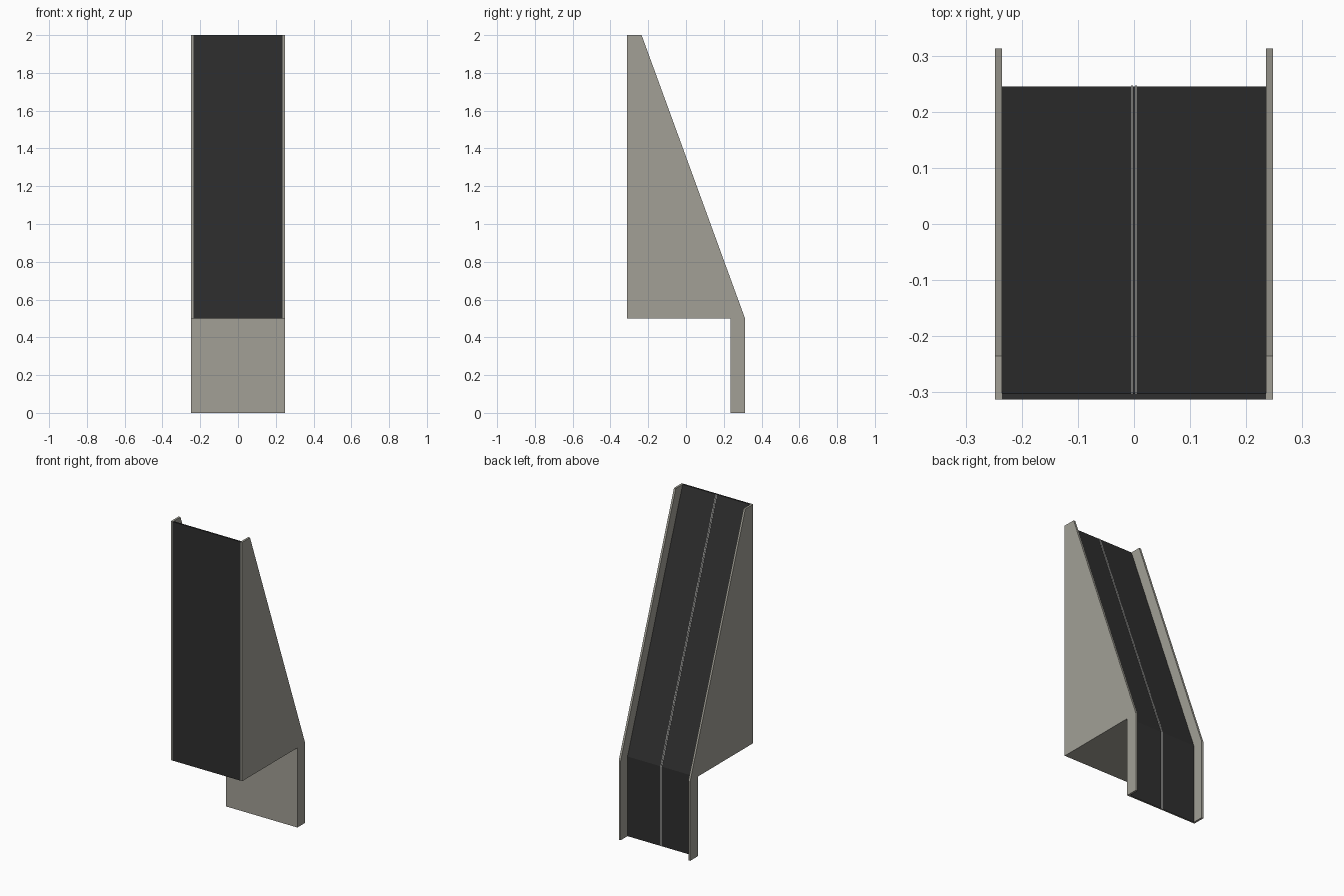
import bpy, bmesh
from mathutils import Vector

if "Cube" in bpy.data.objects:
    bpy.data.objects.remove(bpy.data.objects["Cube"])


def material(name, rgb):
    m = bpy.data.materials.new(name)
    m.diffuse_color = (*rgb, 1)
    m.use_nodes = True
    m.node_tree.nodes["Principled BSDF"].inputs["Base Color"].default_value = m.diffuse_color
    return m


concrete = material("concrete grey", (0.36, 0.35, 0.305))
asphalt = material("asphalt dark", (0.028, 0.028, 0.028))
paint = material("road line white", (0.60, 0.60, 0.58))


def prism(name, profile, x0, x1, mats):
    """Extrude a (y, z) outline from x0 to x1."""
    bm = bmesh.new()
    face = bm.faces.new([bm.verts.new((x0, y, z)) for y, z in profile])
    ext = bmesh.ops.extrude_face_region(bm, geom=[face])
    moved = [v for v in ext["geom"] if isinstance(v, bmesh.types.BMVert)]
    bmesh.ops.translate(bm, vec=Vector((x1 - x0, 0, 0)), verts=moved)
    bmesh.ops.recalc_face_normals(bm, faces=bm.faces[:])
    me = bpy.data.meshes.new(name)
    bm.to_mesh(me)
    bm.free()
    for m in mats:
        me.materials.append(m)
    ob = bpy.data.objects.new(name, me)
    bpy.context.collection.objects.link(ob)
    return ob


HALF, INNER = 0.248, 0.235
FRONT, BACK = -0.3125, 0.3125
SLAB, ROAD = 0.235, 0.245      # lower slab front, road surface

# Side walls standing proud of the road
wall = [(FRONT, 2), (-0.235, 2), (BACK, 0.5), (BACK, 0),
        (SLAB, 0), (SLAB, 0.5), (FRONT, 0.5)]
prism("side_wall_left", wall, -HALF, -INNER, [concrete])
prism("side_wall_right", wall, INNER, HALF, [concrete])

# Road body: recessed slope, lower slab and front face
body = [(FRONT, 2), (-0.3025, 2), (ROAD, 0.5), (ROAD, 0),
        (SLAB, 0), (SLAB, 0.5), (FRONT, 0.5)]
road = prism("road_body", body, -INNER, INNER, [concrete, asphalt])
for p in road.data.polygons:
    upper_front = p.normal.y < -0.9 and p.center.z > 0.6
    if p.normal.y > 0.5 or upper_front or p.normal.z > 0.9:
        p.material_index = 1

# Double centre line painted down the slope and the lower slab
T = 0.002
line = [(-0.3025, 2), (-0.3025 + T, 2), (ROAD + T, 0.5), (ROAD + T, 0),
        (ROAD, 0), (ROAD, 0.5)]
for side, name in ((-1, "left"), (1, "right")):
    a, b = sorted((side * 0.002, side * 0.0055))
    prism("centre_line_" + name, line, a, b, [paint])
